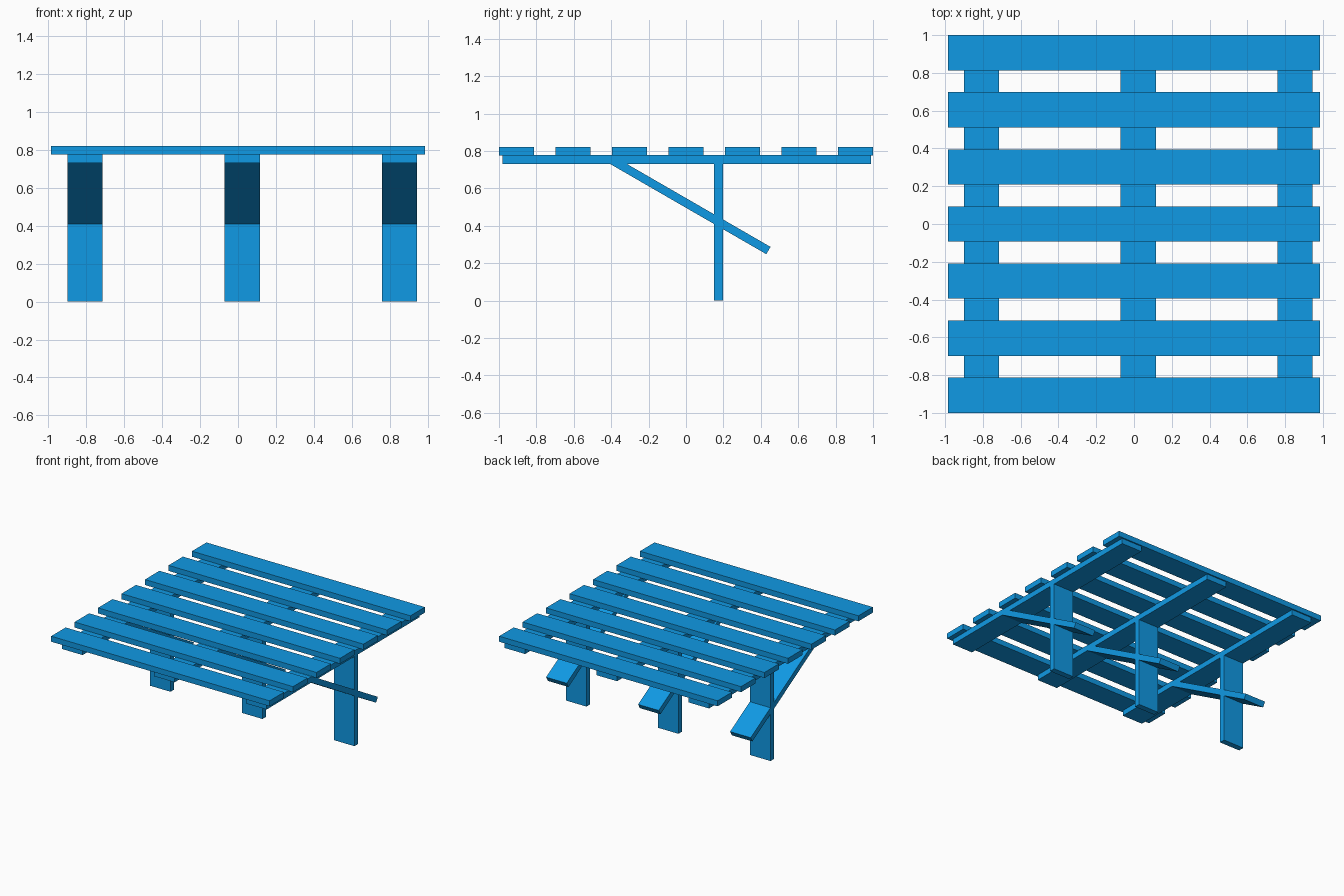
import bpy
from math import radians

if "Cube" in bpy.data.objects:
    bpy.data.objects.remove(bpy.data.objects["Cube"])

blue = bpy.data.materials.new("blue_paint")
blue.diffuse_color = (0.005, 0.32, 0.78, 1)
blue.use_nodes = True
blue.node_tree.nodes["Principled BSDF"].inputs["Base Color"].default_value = blue.diffuse_color

WIDTH = 0.186   # plank width
THICK = 0.047   # plank thickness
LENGTH = 1.97   # full plank length


def plank(name, center, size, tilt=0.0):
    bpy.ops.mesh.primitive_cube_add(size=1, location=center)
    ob = bpy.context.object
    ob.name = name
    ob.scale = size
    bpy.ops.object.transform_apply(location=False, rotation=False, scale=True)
    ob.rotation_euler.x = radians(tilt)
    ob.data.materials.append(blue)
    return ob


# Table top: seven slats running along x
for i in range(7):
    plank(f"top_slat_{i + 1}", (0, (i - 3) * 0.3023, 0.7975), (LENGTH, WIDTH, 0.045))

# Three supports: long beam, upright leg and slanted brace
for side, x in (("left", -0.807), ("middle", 0.0225), ("right", 0.852)):
    plank(f"{side}_beam", (x, 0.004, 0.7545), (WIDTH, LENGTH, THICK))
    plank(f"{side}_leg", (x, 0.174, 0.3875), (WIDTH, THICK, 0.775))
    plank(f"{side}_brace", (x, 0.014, 0.514), (WIDTH, LENGTH / 2, 0.045), tilt=-30)
